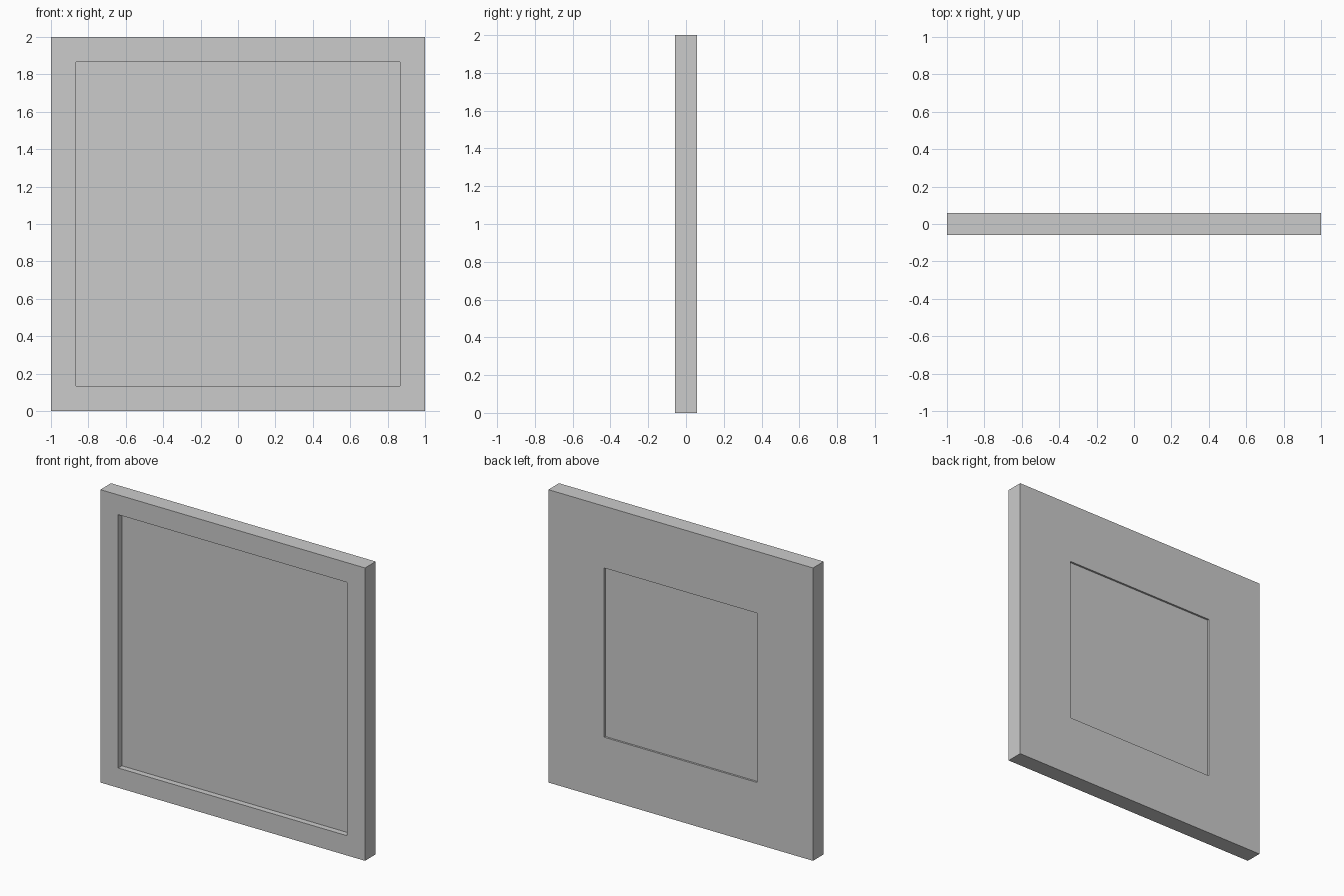
import bpy, bmesh
from mathutils import Matrix, Vector

if "Cube" in bpy.data.objects:
    bpy.data.objects.remove(bpy.data.objects["Cube"])

SIZE, THICK = 2.0, 0.115


def recess(bm, side, border, depth):
    """Sink a square panel into the front (side=-1) or back (side=1) face."""
    bm.normal_update()
    face = max(bm.faces, key=lambda f: f.normal.y * side)
    bmesh.ops.inset_region(bm, faces=[face], thickness=border, use_even_offset=True)
    floor = bmesh.ops.extrude_discrete_faces(bm, faces=[face])["faces"][0]
    bmesh.ops.translate(bm, verts=floor.verts, vec=Vector((0, -side * depth, 0)))


# Square slab standing on the ground
bm = bmesh.new()
bmesh.ops.create_cube(bm, size=1, matrix=Matrix.Translation((0, 0, SIZE / 2))
                      @ Matrix.Diagonal((SIZE, THICK, SIZE, 1)))

# Wide front recess inside a narrow rim, small shallow recess on the back
recess(bm, -1, 0.135, 0.04)
recess(bm, 1, 0.422, 0.013)
bmesh.ops.recalc_face_normals(bm, faces=bm.faces)

mesh = bpy.data.meshes.new("framed_panel")
bm.to_mesh(mesh)
bm.free()
bpy.context.collection.objects.link(bpy.data.objects.new("framed_panel", mesh))
